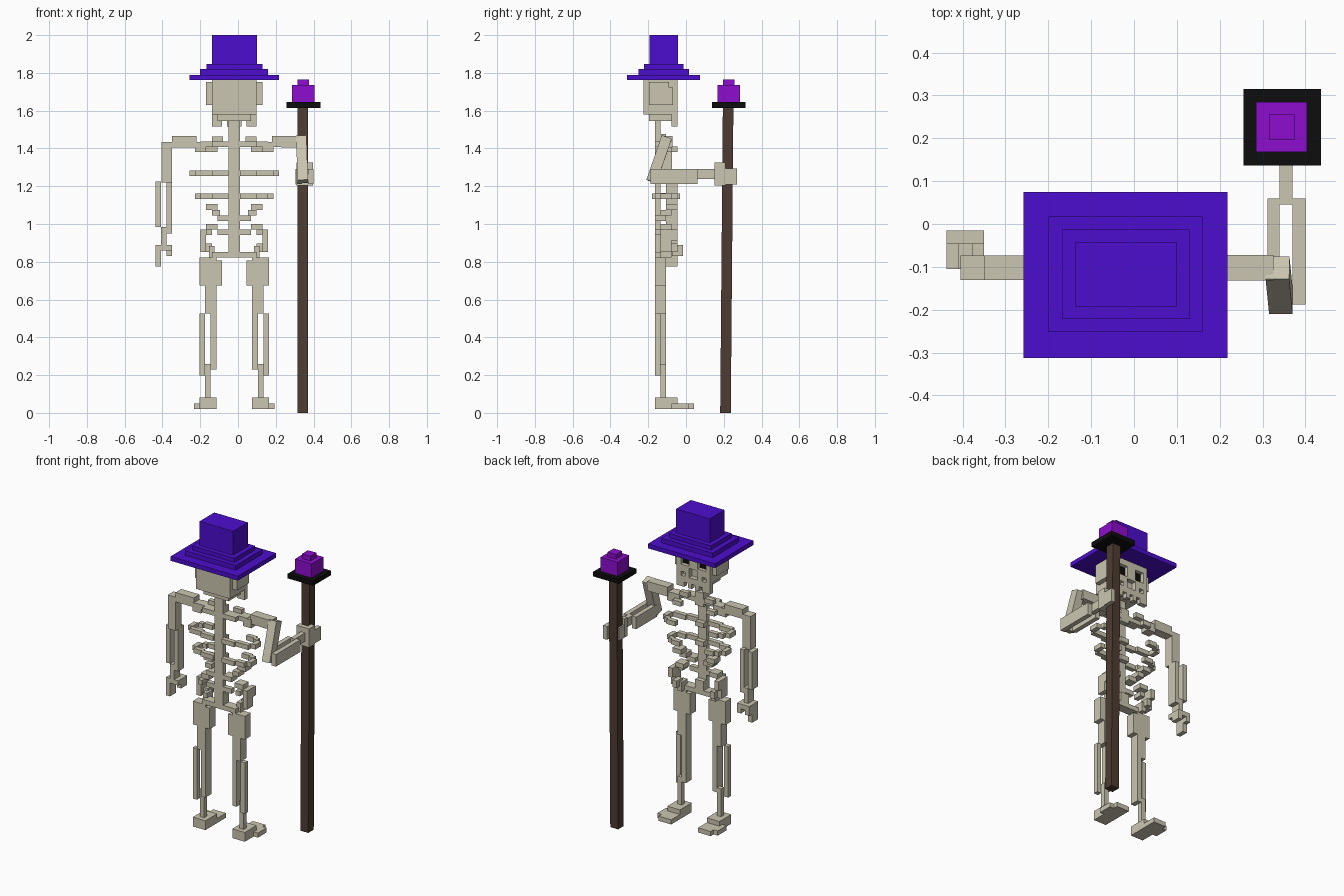
import bpy, bmesh
from mathutils import Vector, Matrix

V = 0.0297                      # block size
OX, OY, OZ = -0.02, -0.165, 0.021   # body centre line, back plane, sole height


def material(name, rgb):
    m = bpy.data.materials.new(name)
    m.diffuse_color = (*rgb, 1)
    return m


BONE = material("bone", (0.60, 0.565, 0.44))
HAT = material("hat_purple", (0.075, 0.004, 0.62))
ORB = material("orb_violet", (0.27, 0.004, 0.62))
WOOD = material("dark_wood", (0.075, 0.046, 0.032))
BLACK = material("black", (0.004, 0.004, 0.004))


def add_box(bm, lo, hi, rot=Matrix.Identity(4)):
    lo, hi = Vector(lo), Vector(hi)
    size = hi - lo
    bmesh.ops.create_cube(bm, size=1, matrix=Matrix.Translation((lo + hi) / 2) @ rot
                          @ Matrix.Diagonal((*size, 1)))


def finish(name, bm, mat):
    me = bpy.data.meshes.new(name)
    bm.to_mesh(me)
    bm.free()
    me.materials.append(mat)
    ob = bpy.data.objects.new(name, me)
    bpy.context.collection.objects.link(ob)
    return ob


def boxes(name, mat, items):
    """Boxes in world units: (x0, x1, y0, y1, z0, z1)."""
    bm = bmesh.new()
    for x0, x1, y0, y1, z0, z1 in items:
        add_box(bm, (x0, y0, z0), (x1, y1, z1))
    return finish(name, bm, mat)


def blocks(name, items, mat=BONE, mirror=True, dx=0.0):
    """Boxes in block units around the body centre, optionally on both sides."""
    out = []
    for x0, x1, y0, y1, z0, z1 in items:
        rest = (OY + y0 * V, OY + y1 * V, OZ + z0 * V, OZ + z1 * V)
        a, b = (x0 + dx) * V, (x1 + dx) * V
        out.append((OX + a, OX + b, *rest))
        if mirror:
            out.append((OX - b, OX - a, *rest))
    return boxes(name, mat, out)


def beam(name, p, q, w, h, mat=BONE):
    """Square bar running from p to q."""
    p, q = Vector(p), Vector(q)
    d = q - p
    ob_m = bmesh.new()
    add_box(ob_m, (-w / 2, -h / 2, -d.length / 2), (w / 2, h / 2, d.length / 2))
    zc = d.normalized()
    yc = (Vector((0, 1, 0)) - zc * zc.y).normalized()
    xc = yc.cross(zc)
    m = Matrix((xc, yc, zc)).transposed().to_4x4()
    bmesh.ops.transform(ob_m, matrix=Matrix.Translation((p + q) / 2) @ m, verts=ob_m.verts)
    return finish(name, ob_m, mat)


# Feet and legs
blocks("feet", [(3, 6, 0, 7, 0, 1), (6, 7, 3, 6, 0, 1),
                (3, 6, 0, 4, 1, 2)], dx=0.2)
blocks("shins", [(5, 6, 0, 1, 6, 17), (3, 4, 0, 2, 7, 17), (4, 5, 1, 2, 2, 8)], dx=0.2)
blocks("thighs", [(3, 5, 0, 2, 17, 27), (5, 6, 0, 2, 22, 27), (2, 3, 0, 2, 22, 26.5)], dx=0.2)

# Pelvis
blocks("pelvis", [(1, 4, 0, 2, 27, 28), (3.5, 4.5, 1, 3, 27, 29), (4, 5, 2, 4, 28, 29.5),
                  (5, 6, 1, 3, 28, 32), (4, 5, 0, 2, 31, 32), (1, 3, 0, 1, 31, 32),
                  (3, 5, 1, 3, 32, 33), (5, 6, 3, 4, 30, 32)])

# Spine with vertebra bumps
blocks("spine", [(-1, 1, 0, 1, 27, 52), (-1, 1, 1, 2, 27, 30), (-1, 1, 1, 2, 37.4, 38.5),
                 (-1, 1, 1, 2, 41.5, 42.5), (-1, 1, 1, 2, 46, 49)], mirror=False)

# Stepped ribs curving round to the front
for name, z, w in (("middle_ribs", 41.5, 8), ("lower_ribs", 37.4, 7)):
    blocks(name, [(1, 4, -0.5, 0.5, z, z + 1), (4, w - 1, 0, 1, z, z + 1),
                  (w - 1, w, 1, 3, z, z + 1), (w - 2, w - 1, 3, 4, z, z + 1),
                  (w - 4, w - 2, 3.5, 4.5, z, z + 1)])
blocks("floating_ribs", [(3, 5, 2, 4, 35.5, 36.5), (2.5, 4, 1, 3, 34.5, 35.5),
                         (1, 3, 0, 2, 33.5, 34.5)])
blocks("collar_bones", [(2, 4, 2, 3, 47.6, 48.6), (1, 4, 0, 2, 46.7, 47.7),
                        (4, 6, 1, 3, 46.7, 47.7), (3, 5, 3, 4, 45.8, 46.8),
                        (5, 7, 1, 3, 45.8, 47.6)])

# Skull: cranium, wider temples, face layer with openings, jaw
blocks("skull", [(0, 4, -2, 3, 52.5, 58.6), (4, 5, -1, 2.5, 54.2, 58.3),
                 (0, 3, -1, 3, 51.3, 52.5)])
blocks("face", [(0, 4, 3, 4, 57.3, 58.6), (0, 1, 3, 4, 54.6, 57.3), (3, 4, 3, 4, 53.5, 57.3),
                (1, 3, 3, 4, 53.5, 55), (4, 5, 2.5, 3.2, 54.2, 57.3),
                (0, 4, 3, 4, 51.3, 52.6), (1, 2, 3, 4, 52.6, 53.5), (3, 4, 3, 4, 52.6, 53.5),
                (0.4, 1.3, 3, 4, 50.3, 51.3), (2.2, 4, 3, 4, 50.3, 51.3)])
blocks("eyes", [(1, 3, 3, 3.2, 55, 57.3)], mat=BLACK)

# Stepped hat: brim to crown
boxes("hat", HAT, [(-0.258, 0.218, -0.313, 0.075, 1.762, 1.79),
                   (-0.20, 0.16, -0.252, 0.017, 1.79, 1.82),
                   (-0.168, 0.13, -0.222, -0.013, 1.82, 1.847),
                   (-0.138, 0.10, -0.192, -0.043, 1.847, 2.0)])

# Hanging arm
boxes("hanging_upper_arm", BONE, [(-0.35, -0.22, -0.131, -0.073, 1.405, 1.465),
                                  (-0.405, -0.35, -0.131, -0.073, 1.22, 1.435)])
boxes("hanging_forearm", BONE, [(-0.437, -0.408, -0.105, -0.045, 0.985, 1.225),
                                (-0.378, -0.35, -0.105, -0.045, 0.95, 1.225),
                                (-0.408, -0.378, -0.105, -0.045, 0.89, 0.985)])
boxes("hanging_hand", BONE, [(-0.437, -0.408, -0.105, -0.045, 0.775, 0.89),
                             (-0.408, -0.35, -0.105, -0.015, 0.86, 0.89),
                             (-0.378, -0.35, -0.075, -0.015, 0.83, 0.89),
                             (-0.437, -0.408, -0.045, -0.015, 0.83, 0.89)])

# Raised arm holding the staff
beam("raised_shoulder", (0.18, -0.102, 1.437), (0.325, -0.102, 1.435), 0.06, 0.06)
beam("raised_upper_arm", (0.335, -0.102, 1.46), (0.343, -0.183, 1.225), 0.055, 0.056)
boxes("raised_forearm", BONE, [(0.311, 0.34, -0.15, 0.06, 1.213, 1.29),
                               (0.37, 0.40, -0.188, 0.06, 1.213, 1.29),
                               (0.34, 0.37, 0.045, 0.15, 1.238, 1.292)])
boxes("raised_hand", BONE, [(0.31, 0.398, 0.15, 0.18, 1.205, 1.325),
                            (0.37, 0.398, 0.18, 0.21, 1.205, 1.325),
                            (0.37, 0.398, 0.21, 0.27, 1.21, 1.295),
                            (0.305, 0.316, 0.18, 0.24, 1.21, 1.29)])

# Staff with plate and orb
beam("staff_pole", (0.342, 0.209, 0.0), (0.342, 0.223, 1.62), 0.056, 0.056, WOOD)
boxes("staff_plate", BLACK, [(0.256, 0.436, 0.137, 0.315, 1.615, 1.645)])
boxes("staff_orb", ORB, [(0.285, 0.404, 0.168, 0.285, 1.645, 1.735),
                         (0.315, 0.375, 0.197, 0.257, 1.735, 1.765)])
